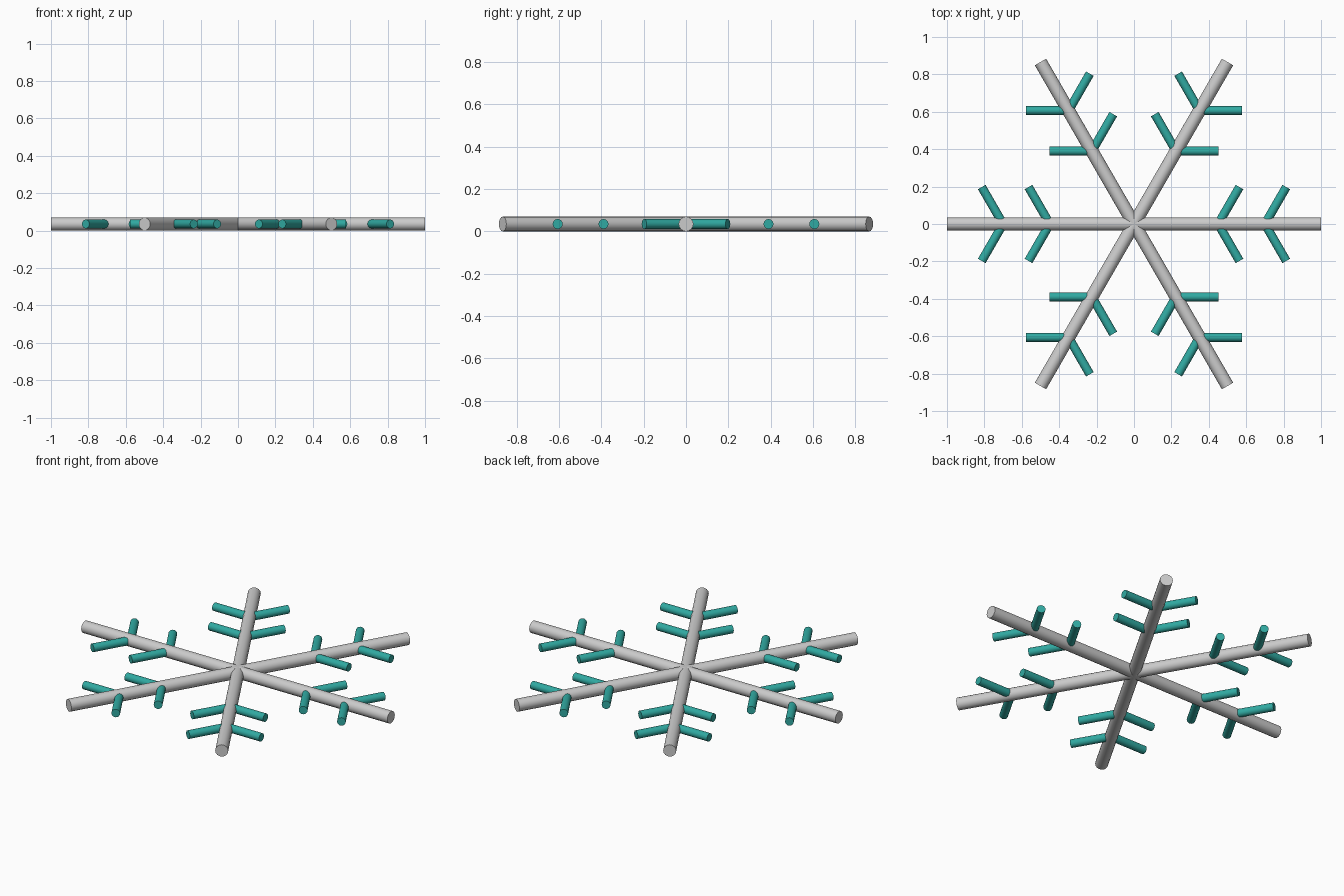
import bpy
from math import radians, cos, sin
from mathutils import Vector

if "Cube" in bpy.data.objects:
    bpy.data.objects.remove(bpy.data.objects["Cube"])

ARM_R, TWIG_R, TWIG_LEN = 0.035, 0.0235, 0.228

teal = bpy.data.materials.new("teal")
teal.diffuse_color = (0.03, 0.40, 0.36, 1)
teal.use_nodes = True
teal.node_tree.nodes["Principled BSDF"].inputs["Base Color"].default_value = teal.diffuse_color


def direction(deg):
    return Vector((cos(radians(deg)), sin(radians(deg)), 0))


def rod(name, start, deg, length, radius, mat=None):
    """Flat-lying round rod from start, pointing along the given heading."""
    bpy.ops.mesh.primitive_cylinder_add(
        vertices=16, radius=radius, depth=length,
        location=start + direction(deg) * length / 2,
        rotation=(0, radians(90), radians(deg)))
    ob = bpy.context.object
    ob.name = name
    if mat:
        ob.data.materials.append(mat)
    bpy.ops.object.shade_smooth_by_angle(angle=radians(40))
    return ob


centre = Vector((0, 0, ARM_R))
for i in range(6):
    a = i * 60
    # main arm
    rod(f"arm_{i + 1}", centre, a, 1.0, ARM_R)
    # two pairs of side branches, angled 60 degrees outward
    for pair, dist in (("inner", 0.45), ("outer", 0.70)):
        for side, turn in (("left", 60), ("right", -60)):
            rod(f"{pair}_{side}_branch_{i + 1}", centre + direction(a) * dist,
                a + turn, TWIG_LEN, TWIG_R, teal)
